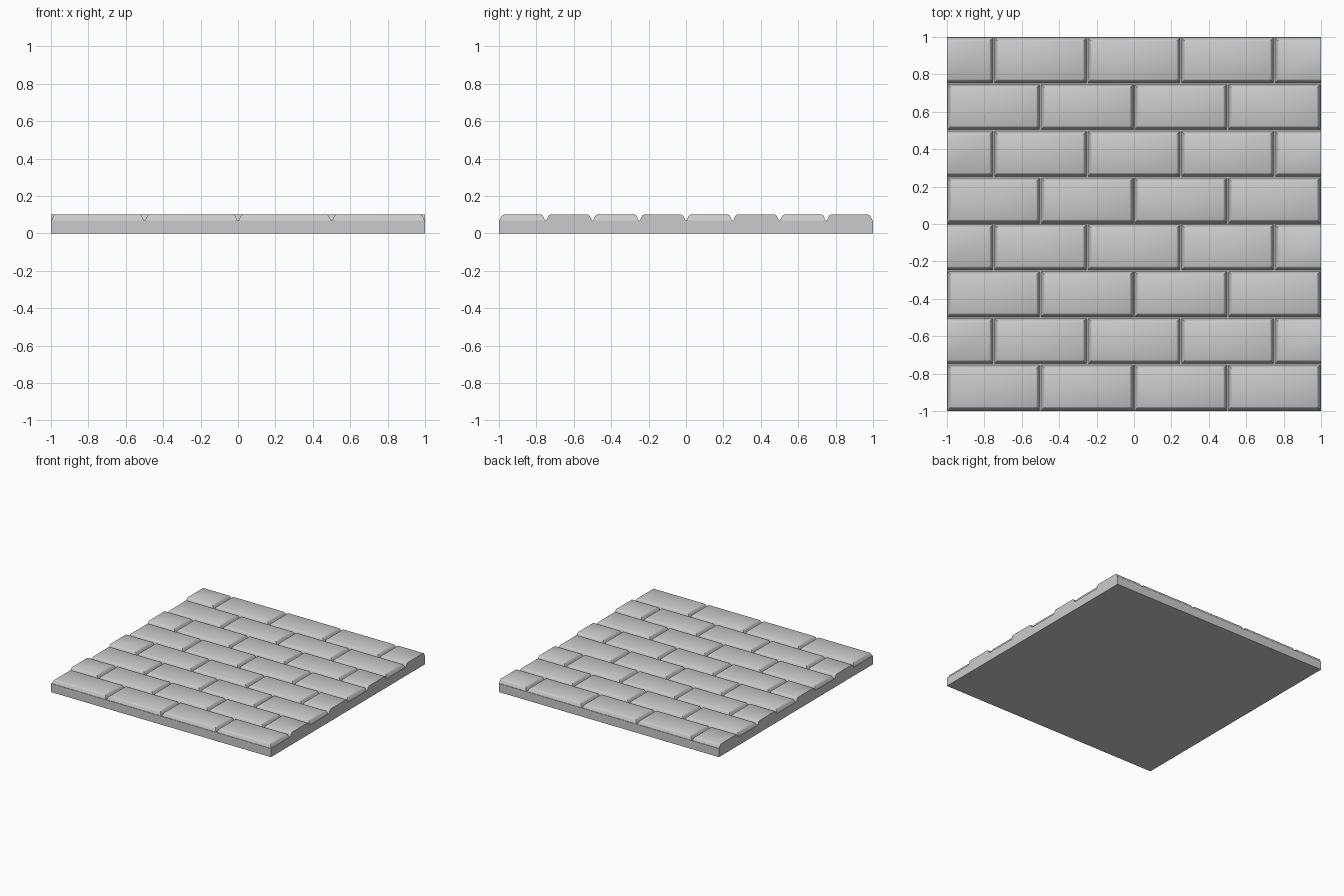
import bpy, bmesh

if "Cube" in bpy.data.objects:
    bpy.data.objects.remove(bpy.data.objects["Cube"])

TOP, GROOVE = 0.10, 0.07
# Brick edge profile: (inset from the joint line, height)
PROFILE = [(0, GROOVE), (0.004, GROOVE), (0.012, 0.088), (0.017, 0.096), (0.024, TOP)]

bm = bmesh.new()


def add_brick(x0, x1, y0, y1, left=1, right=1):
    """Brick shell with rounded edges; left/right = 0 leaves that end cut flush."""
    rings = []
    for d, z in PROFILE:
        a, b = x0 + d * left, x1 - d * right
        rings.append([bm.verts.new(c) for c in
                      ((a, y0 + d, z), (b, y0 + d, z), (b, y1 - d, z), (a, y1 - d, z))])
    for lo, hi in zip(rings, rings[1:]):
        for i in range(4):
            j = (i + 1) % 4
            bm.faces.new((lo[i], lo[j], hi[j], hi[i]))
    bm.faces.new(rings[-1])


# Running-bond rows of bricks
for row in range(8):
    y = -1 + row * 0.25
    if row % 2 == 0:
        for i in range(4):
            add_brick(-1 + i * 0.5, -0.5 + i * 0.5, y, y + 0.25)
    else:
        add_brick(-1, -0.75, y, y + 0.25, left=0)
        for i in range(3):
            add_brick(-0.75 + i * 0.5, -0.25 + i * 0.5, y, y + 0.25)
        add_brick(0.75, 1, y, y + 0.25, right=0)

# Slab underside and side walls
corners = ((-1, -1), (1, -1), (1, 1), (-1, 1))
low = [bm.verts.new((x, y, 0)) for x, y in corners]
high = [bm.verts.new((x, y, GROOVE)) for x, y in corners]
bm.faces.new(low[::-1])
for i in range(4):
    j = (i + 1) % 4
    bm.faces.new((low[i], low[j], high[j], high[i]))

bmesh.ops.dissolve_degenerate(bm, dist=1e-5, edges=bm.edges[:])

mesh = bpy.data.meshes.new("brick_floor_tile")
bm.to_mesh(mesh)
bm.free()
obj = bpy.data.objects.new("brick_floor_tile", mesh)
bpy.context.collection.objects.link(obj)
bpy.context.view_layer.objects.active = obj
obj.select_set(True)
bpy.ops.object.shade_smooth_by_angle(angle=0.7)
